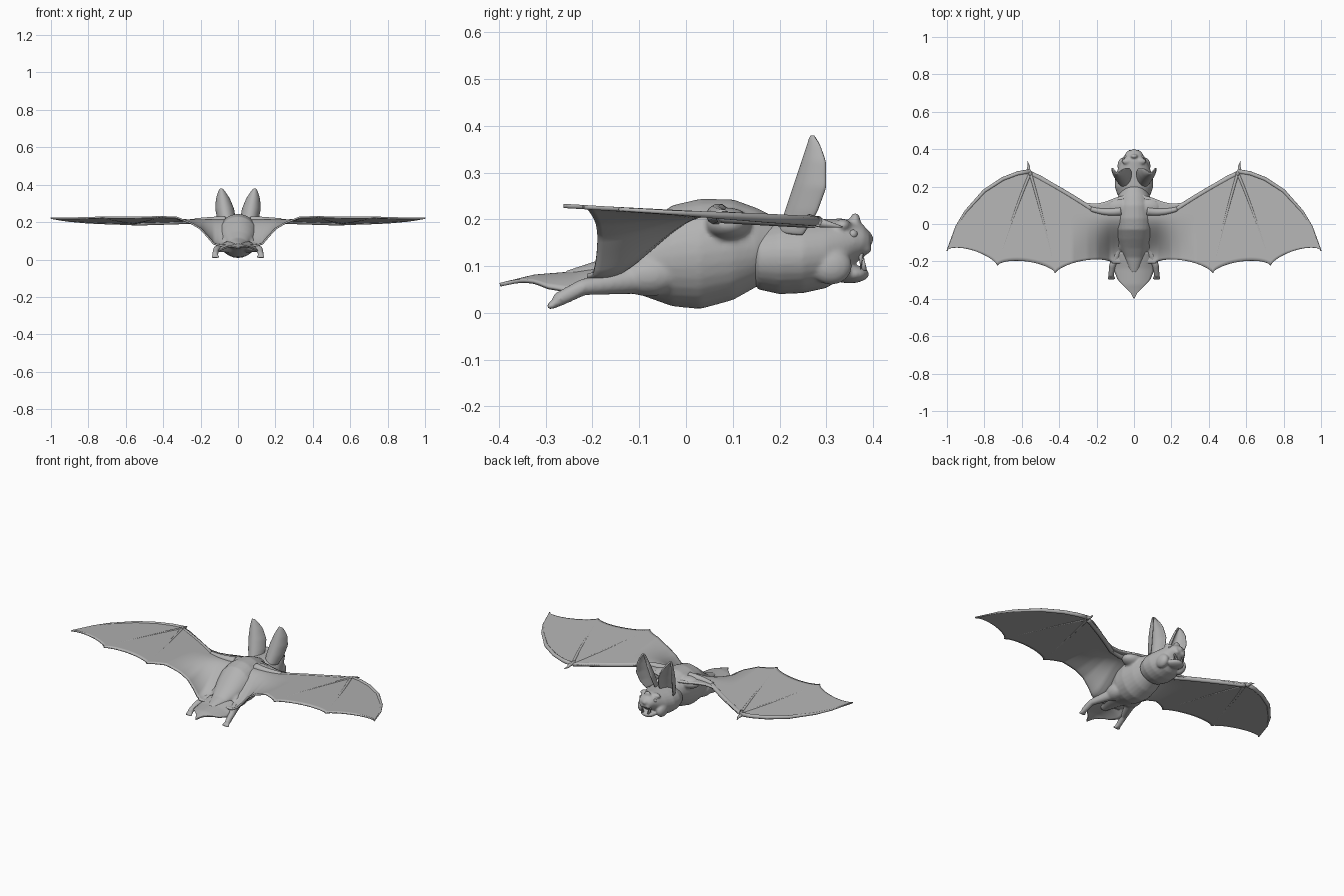
import bpy, bmesh, math
from mathutils import Vector, Matrix

cube = bpy.data.objects.get("Cube")
if cube:
    bpy.data.objects.remove(cube)

grey = bpy.data.materials.new("warm grey")
grey.use_nodes = True
tone = (.45, .45, .45, 1)
grey.diffuse_color = tone
grey.node_tree.nodes["Principled BSDF"].inputs["Base Color"].default_value = tone


def finish(name, bm, mirror=False, thickness=0, remesh=0, subdivide=0):
    """Turn a bmesh into a smooth object with the modifiers it needs."""
    bmesh.ops.recalc_face_normals(bm, faces=bm.faces)
    mesh = bpy.data.meshes.new(name)
    bm.to_mesh(mesh)
    bm.free()
    mesh.materials.append(grey)
    obj = bpy.data.objects.new(name, mesh)
    bpy.context.collection.objects.link(obj)
    for poly in mesh.polygons:
        poly.use_smooth = True
    if remesh:
        mod = obj.modifiers.new("Fuse", 'REMESH')
        mod.mode, mod.voxel_size, mod.use_smooth_shade = 'VOXEL', remesh, True
        mod = obj.modifiers.new("Soften", 'SMOOTH')
        mod.factor, mod.iterations = .5, 5
    if thickness:
        mod = obj.modifiers.new("Thickness", 'SOLIDIFY')
        mod.thickness, mod.offset = thickness, 0
    if mirror:
        mod = obj.modifiers.new("Mirror", 'MIRROR')
        mod.use_clip = mod.use_mirror_merge = False
    if subdivide:
        obj.modifiers.new("Round", 'SUBSURF').levels = subdivide
    return obj


def lerp_table(table, x):
    """Linear lookup in a list of (x, value) pairs."""
    for (xa, a), (xb, b) in zip(table, table[1:]):
        if x <= xb:
            return a + (b - a) * max(0, (x - xa) / (xb - xa))
    return table[-1][1]


def sheet(rows):
    """Quad grid through equal-length rows of points."""
    bm = bmesh.new()
    grid = [[bm.verts.new(p) for p in row] for row in rows]
    for a, b in zip(grid, grid[1:]):
        for i in range(len(a) - 1):
            bm.faces.new((a[i], a[i + 1], b[i + 1], b[i]))
    return bm


def loft(bm, rings, sides=28):
    """Closed body along y from rings (y, centre z, half width, half height)."""
    loops = []
    for y, z, rx, rz in rings:
        angles = [math.tau * i / sides for i in range(sides)]
        loops.append([bm.verts.new((rx * math.cos(a), y, z + rz * math.sin(a))) for a in angles])
    for a, b in zip(loops, loops[1:]):
        for i in range(sides):
            j = (i + 1) % sides
            bm.faces.new((a[i], a[j], b[j], b[i]))
    bm.faces.new(loops[0])
    bm.faces.new(loops[-1][::-1])


def ball(bm, centre, size):
    m = Matrix.Translation(centre) @ Matrix.Diagonal((*size, 1))
    bmesh.ops.create_icosphere(bm, subdivisions=3, radius=1, matrix=m)


def pair(bm, centre, size):
    for s in (-1, 1):
        ball(bm, (s * centre[0], centre[1], centre[2]), size)


def limb(bm, start, end, r0, r1):
    """Row of overlapping balls on both sides."""
    a, b = Vector(start), Vector(end)
    steps = int((b - a).length / (min(r0, r1) * .5)) + 1
    for i in range(steps + 1):
        t = i / steps
        r = r0 + (r1 - r0) * t
        pair(bm, a.lerp(b, t), (r, r, r))


def tube(name, points, radii):
    """Tapered bone drawn as a mirrored swept tube."""
    bm = bmesh.new()
    loops = []
    for i, p in enumerate(points):
        d = points[min(i + 1, len(points) - 1)] - points[max(i - 1, 0)]
        side = d.cross(Vector((0, 0, 1))).normalized()
        up = side.cross(d).normalized()
        r = lerp_table(radii, i / (len(points) - 1))
        loops.append([bm.verts.new(p + r * (side * math.cos(a) + up * math.sin(a)))
                      for a in [math.tau * k / 10 for k in range(10)]])
    for a, b in zip(loops, loops[1:]):
        for i in range(10):
            j = (i + 1) % 10
            bm.faces.new((a[i], a[j], b[j], b[i]))
    bm.faces.new(loops[0])
    bm.faces.new(loops[-1])
    return finish(name, bm, mirror=True)


# Wing membrane: leading edge, scalloped trailing edge, sinking toward the feet
lead = [(.03, .16), (.1, .14), (.15, .12), (.2, .108), (.25, .112), (.3, .135), (.4, .2),
        (.5, .26), (.56, .285), (.62, .275), (.7, .245), (.8, .18), (.9, .07), (.95, -.01), (1, -.14)]
fingertips = [(.11, -.21), (.42, -.26), (.73, -.22), (1, -.14)]
sink = [(.1, .15), (.13, .14), (.16, .105), (.2, .06), (.25, .03), (.33, 0)]


def trail(x):
    for (xa, a), (xb, b) in zip(fingertips, fingertips[1:]):
        if x <= xb:
            t = max(0, (x - xa) / (xb - xa))
            return a + (b - a) * t + .042 * (4 * t * (1 - t)) ** .65
    return fingertips[-1][1]


def wing_z(x, y):
    t = min(1, max(0, (.05 - y) / .24))
    return .213 - .06 * y - lerp_table(sink, x) * t * t * (3 - 2 * t)


rows = []
for i in range(98):
    x = .03 + .97 * i / 97
    front, back = lerp_table(lead, x), trail(x) - .002
    row = [front + (back - front) * j / 24 for j in range(25)]
    rows.append([(x, y, wing_z(x, y)) for y in row])
finish("wing_membranes", sheet(rows), mirror=True, thickness=.009)


# Wing bones: arm along the leading edge, fingers fanning from the wrist
def on_wing(a, b, bend=0, lift=0):
    pts = []
    for i in range(17):
        t = i / 16
        x = a[0] + (b[0] - a[0]) * t
        y = a[1] + (b[1] - a[1]) * t + bend * 4 * t * (1 - t)
        pts.append(Vector((x, y, wing_z(x, y) + lift)))
    return pts


wrist = (.555, .272)
tube("upper_arm", on_wing((.07, .07), (.23, .08), -.01), [(0, .025), (1, .013)])
tube("forearm", on_wing((.22, .075), wrist, .006, -.004), [(0, .013), (1, .012)])
for number, tip in enumerate(fingertips[1:3]):
    tube(f"finger_{number}", on_wing(wrist, tip, .02), [(0, .009), (1, .004)])
edge = [Vector((x, y - .004, wing_z(x, y))) for x, y in lead[8:]]
tube("leading_finger", edge, [(0, .012), (.5, .01), (1, .003)])
thumb = [Vector(p) for p in ((.55, .26, .2), (.565, .29, .192), (.562, .31, .188), (.57, .335, .184))]
tube("thumb_claw", thumb, [(0, .012), (.5, .009), (1, .001)])

# Torso, hips, legs and feet fused into one soft form
bm = bmesh.new()
loft(bm, [(-.26, .075, .02, .014), (-.18, .085, .05, .03), (-.13, .1, .07, .05), (-.08, .112, .09, .08),
          (-.03, .122, .105, .108), (.03, .126, .11, .118), (.1, .135, .1, .108),
          (.15, .14, .085, .085), (.2, .14, .06, .06)])
pair(bm, (.06, -.08, .08), (.045, .07, .045))
limb(bm, (.07, -.11, .07), (.115, -.22, .055), .03, .018)
limb(bm, (.115, -.22, .055), (.122, -.27, .03), .018, .016)
for spread in (-.014, 0, .014):
    limb(bm, (.122, -.265, .028), (.122 + spread, -.291, .014), .011, .008)
pair(bm, (.08, .09, .19), (.07, .05, .035))
finish("torso", bm, remesh=.006)

# Tail membrane with a raised central ridge
half_width = [(0, .1), (.4, .105), (.6, .085), (.75, .048), (.86, .02), (1, .002)]
ridge = [(0, .105), (.35, .085), (.7, .078), (1, .06)]
rows = []
for i in range(25):
    t = i / 24
    w, z = lerp_table(half_width, t), lerp_table(ridge, t)
    rows.append([(w * k / 8, -.15 - .248 * t, z - 3.5 * (w * k / 8) ** 2) for k in range(-8, 9)])
finish("tail_membrane", sheet(rows), thickness=.008)

# Head with cheeks, brow, nose leaf and open jaw
bm = bmesh.new()
loft(bm, [(.135, .12, .06, .045), (.155, .118, .088, .068), (.2, .12, .103, .08), (.25, .121, .101, .079),
          (.3, .127, .085, .074), (.335, .138, .068, .064), (.36, .15, .055, .045),
          (.38, .153, .044, .034), (.394, .152, .03, .02)])
ball(bm, (0, .35, .083), (.046, .042, .02))
pair(bm, (.035, .335, .187), (.03, .018, .014))
pair(bm, (.018, .383, .138), (.018, .014, .014))
pair(bm, (.06, .31, .1), (.028, .045, .04))
ball(bm, (0, .362, .192), (.02, .012, .023))
ball(bm, (0, .392, .158), (.016, .009, .013))
finish("head", bm, remesh=.005)

bm = bmesh.new()
ball(bm, (.044, .357, .168), (.011, .01, .01))
finish("eyes", bm, mirror=True)

# Upper and lower fangs
for name, x, y, z, height, flip in (("upper_fangs", .028, .374, .115, .045, math.pi),
                                    ("lower_fangs", .018, .38, .105, .028, 0)):
    bm = bmesh.new()
    place = Matrix.Translation((x, y, z)) @ Matrix.Rotation(flip, 4, 'X')
    bmesh.ops.create_cone(bm, cap_ends=True, segments=10, radius1=.007, radius2=.0005,
                          depth=height, matrix=place)
    finish(name, bm, mirror=True)

# Cupped ears opening forward
ear_width = [(0, .036), (.25, .046), (.5, .047), (.75, .034), (.92, .016), (1, .002)]
rows = []
for i in range(21):
    t = i / 20
    w = lerp_table(ear_width, t)
    centre = Vector((.052 + .038 * t, .2 + .07 * t, .17 + .21 * t))
    row = []
    for k in range(-8, 9):
        a = k / 8 * 1.5
        cup = w * 1.5 * (1 - math.cos(a))
        row.append(centre + Vector((w * math.sin(a), cup, -.1 * cup)))
    rows.append(row)
finish("ears", sheet(rows), mirror=True, thickness=.009, subdivide=1)
